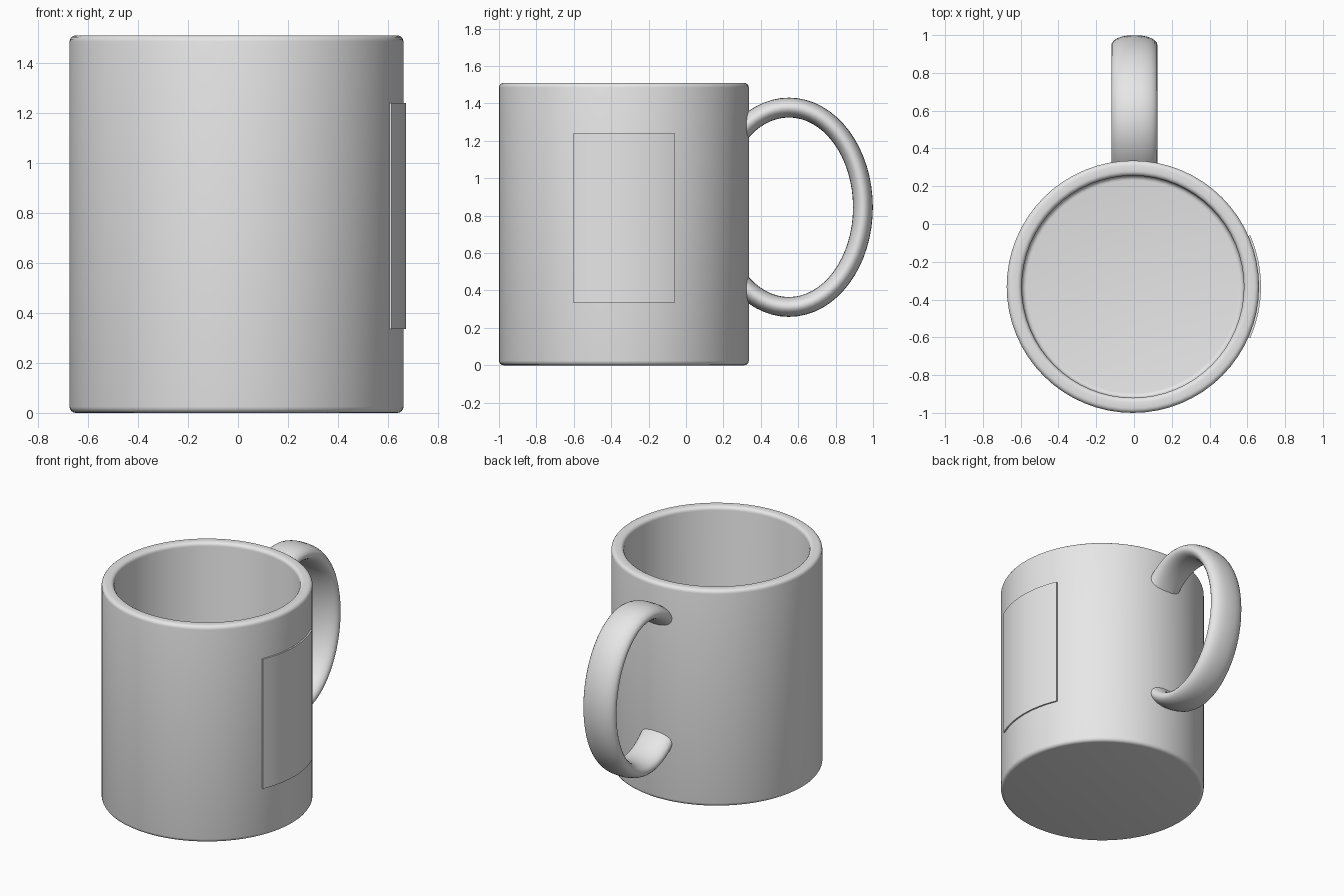
import bpy, bmesh
from math import sin, cos, tau, radians, copysign
from mathutils import Vector

cube = bpy.data.objects.get("Cube")
if cube:
    bpy.data.objects.remove(cube, do_unlink=True)

CX, CY = -0.006, -0.332      # mug axis
R, R_IN, H, FLOOR = 0.668, 0.588, 1.51, 0.08

grey = bpy.data.materials.new("light grey glaze")
grey.use_nodes = True
colour = (0.8, 0.8, 0.8, 1)
grey.diffuse_color = colour
grey.node_tree.nodes["Principled BSDF"].inputs["Base Color"].default_value = colour


def finish(name, bm, angle=35):
    bmesh.ops.recalc_face_normals(bm, faces=bm.faces)
    mesh = bpy.data.meshes.new(name)
    bm.to_mesh(mesh)
    bm.free()
    mesh.materials.append(grey)
    obj = bpy.data.objects.new(name, mesh)
    bpy.context.collection.objects.link(obj)
    bpy.ops.object.select_all(action="DESELECT")
    obj.select_set(True)
    bpy.context.view_layer.objects.active = obj
    bpy.ops.object.shade_smooth_by_angle(angle=radians(angle))
    return obj


def corner(r, z, size, start, turn=90, steps=4):
    """Rounded profile corner around the centre (r, z)."""
    return [(r + size * cos(radians(start + turn * i / steps)),
             z + size * sin(radians(start + turn * i / steps))) for i in range(steps + 1)]


def bridge(bm, rings, closed=False):
    pairs = list(zip(rings, rings[1:])) + ([(rings[-1], rings[0])] if closed else [])
    for a, b in pairs:
        for i in range(len(a)):
            j = (i + 1) % len(a)
            bm.faces.new((a[i], a[j], b[j], b[i]))


# Mug body: one lathed profile with rounded rim, foot and inner floor
b = 0.025
profile = (corner(R - b, b, b, -90) + corner(R - b, H - b, b, 0)
           + corner(R_IN + b, H - b, b, 90)
           + corner(R_IN - b, FLOOR + b, b, 0, -90))
bm = bmesh.new()
N = 64
rings = [[bm.verts.new((CX + r * cos(tau * i / N), CY + r * sin(tau * i / N), z))
          for i in range(N)] for r, z in profile]
bridge(bm, rings)
bm.faces.new(rings[0])
bm.faces.new(rings[-1])
finish("mug_body", bm)

# Handle: oval section swept round an upright ellipse, cut off inside the wall
bm = bmesh.new()
CENTRE_Y, CENTRE_Z, A, B = 0.55, 0.845, 0.396, 0.533
HALF_W, HALF_T, STEPS, SIDES = 0.122, 0.053, 64, 24
rings = []
for k in range(STEPS):
    t = tau * k / STEPS
    mid = Vector((CX + 0.008, CENTRE_Y + A * cos(t), CENTRE_Z + B * sin(t)))
    out = Vector((0, B * cos(t), A * sin(t))).normalized()
    ring = []
    for i in range(SIDES):
        c, s = cos(tau * i / SIDES), sin(tau * i / SIDES)
        side = copysign(abs(c) ** 0.85, c) * HALF_W
        ring.append(bm.verts.new(mid + Vector((side, 0, 0)) + out * s * HALF_T))
    rings.append(ring)
bridge(bm, rings, closed=True)
bmesh.ops.bisect_plane(bm, geom=bm.verts[:] + bm.edges[:] + bm.faces[:],
                       plane_co=(0, 0.295, 0), plane_no=(0, -1, 0), clear_outer=True)
bmesh.ops.holes_fill(bm, edges=[e for e in bm.edges if e.is_boundary])
finish("handle", bm)

# Side panel: thin curved plate on the left wall
bm = bmesh.new()
HALF_ANGLE, COLS = radians(23.7), 16
rings = []
for i in range(COLS + 1):
    a = HALF_ANGLE * (2 * i / COLS - 1)
    rings.append([bm.verts.new((CX + r * cos(a), CY + r * sin(a), z))
                  for r, z in ((R - 0.008, 0.335), (R + 0.01, 0.335),
                               (R + 0.01, 1.24), (R - 0.008, 1.24))])
bridge(bm, rings)
bm.faces.new(rings[0])
bm.faces.new(rings[-1])
finish("side_panel", bm)
